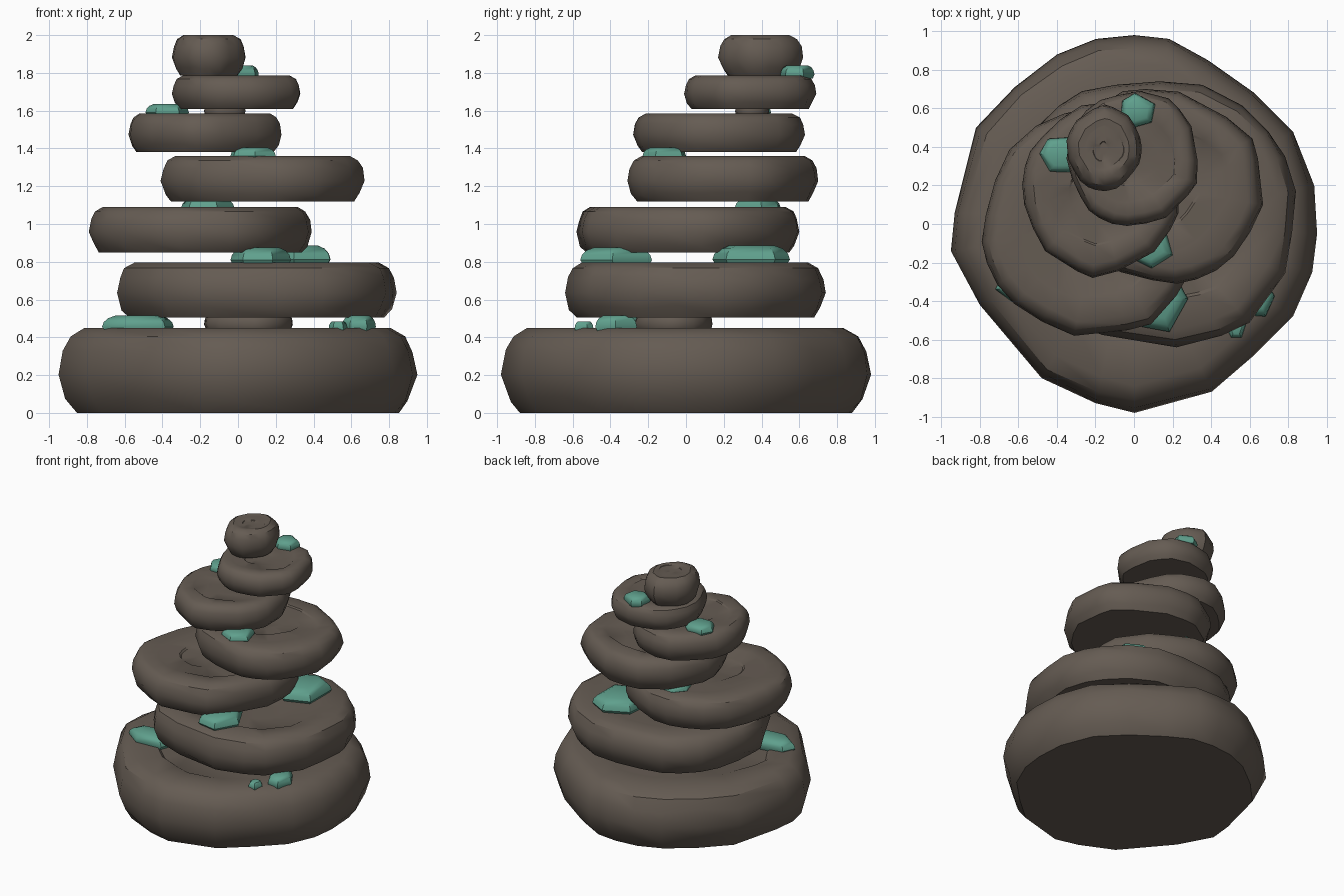
import bpy, bmesh, math, random
from mathutils import Matrix, Vector

if "Cube" in bpy.data.objects:
    bpy.data.objects.remove(bpy.data.objects["Cube"])

random.seed(4)


def material(name, rgb):
    m = bpy.data.materials.new(name)
    m.diffuse_color = (*rgb, 1)
    m.use_nodes = True
    m.node_tree.nodes["Principled BSDF"].inputs["Base Color"].default_value = m.diffuse_color
    return m


ROCK = material("brown rock", (0.130, 0.106, 0.086))
TEAL = material("teal crystal", (0.115, 0.35, 0.265))

# Outlines seen from above
PEBBLE = [(0, .98), (.18, .96), (.38, .85), (.62, .68), (.82, .48), (.93, .2), (.945, -.05),
          (.92, -.25), (.82, -.48), (.62, -.68), (.4, -.87), (0, -.98), (-.2, -.93), (-.48, -.8),
          (-.8, -.42), (-.95, -.14), (-.93, .06), (-.82, .5), (-.62, .71), (-.4, .88), (-.2, .96)]
SHARD = [(1, .1), (.55, .8), (-.5, .9), (-1, .2), (-.7, -.8), (.35, -1)]


def fitted(outline, turn, box):
    """Turn an outline and fit it to the x and y limits of a box."""
    pts = [Matrix.Rotation(math.radians(turn), 2) @ Vector(p) for p in outline]
    lo = [min(p[i] for p in pts) for i in (0, 1)]
    hi = [max(p[i] for p in pts) for i in (0, 1)]
    return [Vector([box[2 * i] + (p[i] - lo[i]) / (hi[i] - lo[i]) * (box[2 * i + 1] - box[2 * i])
                    for i in (0, 1)]) for p in pts]


def lathe(name, rings, mat, angle):
    """Join closed rings of points into a solid with capped ends."""
    bm = bmesh.new()
    loops = [[bm.verts.new(p) for p in ring] for ring in rings]
    n = len(loops[0])
    for a, b in zip(loops, loops[1:]):
        for i in range(n):
            j = (i + 1) % n
            bm.faces.new((a[i], a[j], b[j], b[i]))
    bm.faces.new(loops[0])
    bm.faces.new(loops[-1])
    bmesh.ops.recalc_face_normals(bm, faces=bm.faces)
    me = bpy.data.meshes.new(name)
    bm.to_mesh(me)
    bm.free()
    me.materials.append(mat)
    ob = bpy.data.objects.new(name, me)
    bpy.context.collection.objects.link(ob)
    bpy.ops.object.select_all(action='DESELECT')
    ob.select_set(True)
    bpy.context.view_layer.objects.active = ob
    bpy.ops.object.shade_smooth_by_angle(angle=math.radians(angle))
    return ob


def stone(name, box, turn):
    """Rounded slab with worn, partly stepped top."""
    x0, x1, y0, y1, z0, z1 = box
    h, radius = z1 - z0, (x1 - x0 + y1 - y0) / 4
    c = Vector(((x0 + x1) / 2, (y0 + y1) / 2))
    outline = fitted(PEBBLE, turn, box)
    rings = []
    # side: (inset in heights, height fraction, wobble)
    for inset, t, wob in ((.22, 0, 0), (.07, .17, .05), (0, .45, 0), (.03, .72, .03),
                          (.12, .9, .03), (.3, 1, .03)):
        ring = []
        for p in outline:
            f = 1 - (inset + random.uniform(0, wob)) * h / radius
            z = z0 + h * (t + random.uniform(-wob, wob) * (0 < t < .9))
            ring.append((*(c + (p - c) * f), z))
        rings.append(ring)
    # top: shallow terraces that fade out around the stone
    rim = 1 - .33 * h / radius
    phase, drop = random.uniform(0, 6), 0.0
    depth = [0] * len(outline)
    for k, f in enumerate((.78, .48, .22)):
        for step in (0, 1):
            ring = []
            for i, p in enumerate(outline):
                a = math.atan2(p.y - c.y, p.x - c.x)
                if step:
                    depth[i] += .018 * radius * max(0, math.sin(a + phase + 2 * k))
                g = rim * (f - .025 * step + .03 * math.sin(3 * a + phase))
                ring.append((*(c + (p - c) * g), z1 - .004 - depth[i]))
            rings.append(ring)
    return lathe(name, rings, ROCK, 35)


def crystal(name, box, turn):
    """Small angular chip with a tapered top."""
    x0, x1, y0, y1, z0, z1 = box
    c = Vector(((x0 + x1) / 2, (y0 + y1) / 2))
    outline = fitted(SHARD, turn, box)
    rings = [[(*(c + (p - c) * f), z0 + (z1 - z0) * t) for p in outline]
             for f, t in ((.9, 0), (1, .3), (.95, .6), (.82, .85), (.62, 1))]
    return lathe(name, rings, TEAL, 40)


# Stacked stones, from the ground up
for name, box, turn in (
        ("base_stone", (-.95, .95, -.98, .98, 0, .45), 0),
        ("second_stone", (-.64, .84, -.64, .74, .505, .795), 40),
        ("third_stone", (-.79, .39, -.58, .60, .85, 1.09), 110),
        ("fourth_stone", (-.41, .67, -.31, .70, 1.12, 1.36), 200),
        ("fifth_stone", (-.58, .23, -.28, .63, 1.38, 1.585), 75),
        ("sixth_stone", (-.35, .33, -.01, .69, 1.61, 1.785), 150),
        ("top_stone", (-.35, .04, .17, .62, 1.785, 2.0), 260),
        # hidden spacers between stones
        ("lower_spacer", (-.18, .29, -.27, .14, .42, .53), 20),
        ("upper_spacer", (-.18, .04, .26, .44, 1.56, 1.64), 60)):
    stone(name, box, turn)

# Crystal chips wedged between the stones
for name, box, turn in (
        ("base_left_crystal", (-.72, -.34, -.43, -.22, .43, .515), 20),
        ("base_right_crystal", (.55, .73, -.48, -.26, .43, .515), 70),
        ("base_small_crystal", (.48, .58, -.59, -.49, .43, .485), 10),
        ("second_front_crystal", (-.04, .28, -.56, -.18, .78, .875), 65),
        ("second_back_crystal", (.15, .49, .14, .55, .78, .885), 30),
        ("third_crystal", (-.30, -.02, .26, .50, 1.07, 1.135), 0),
        ("fourth_crystal", (-.04, .20, -.23, 0, 1.34, 1.405), 45),
        ("fifth_crystal", (-.49, -.26, .27, .45, 1.57, 1.635), 10),
        ("sixth_crystal", (-.07, .11, .50, .68, 1.77, 1.84), 90)):
    crystal(name, box, turn)
